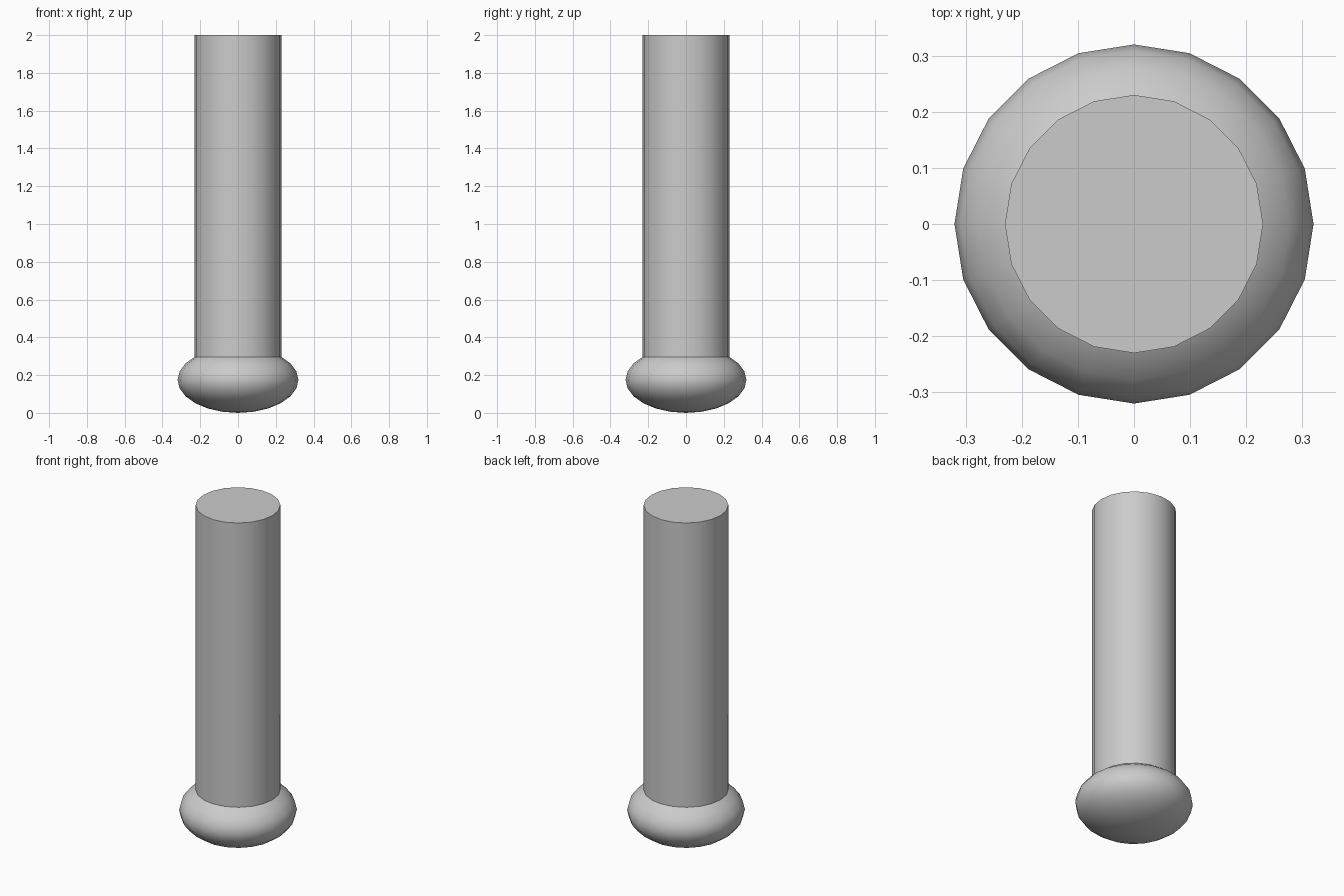
import bpy
from math import radians

if "Cube" in bpy.data.objects:
    bpy.data.objects.remove(bpy.data.objects["Cube"])

SIDES = 20


def finish(name):
    ob = bpy.context.object
    ob.name = name
    bpy.ops.object.transform_apply(location=False, rotation=False, scale=True)
    bpy.ops.object.shade_smooth_by_angle(angle=radians(40))


# Flattened rounded foot
bpy.ops.mesh.primitive_uv_sphere_add(segments=SIDES, ring_count=12, radius=1,
                                     location=(0, 0, 0.175))
bpy.context.object.scale = (0.32, 0.32, 0.175)
finish("rounded_foot")

# Straight shaft rising from inside the foot
bottom, top = 0.175, 2.0
bpy.ops.mesh.primitive_cylinder_add(vertices=SIDES, radius=0.23, depth=top - bottom,
                                    location=(0, 0, (top + bottom) / 2))
finish("shaft")
